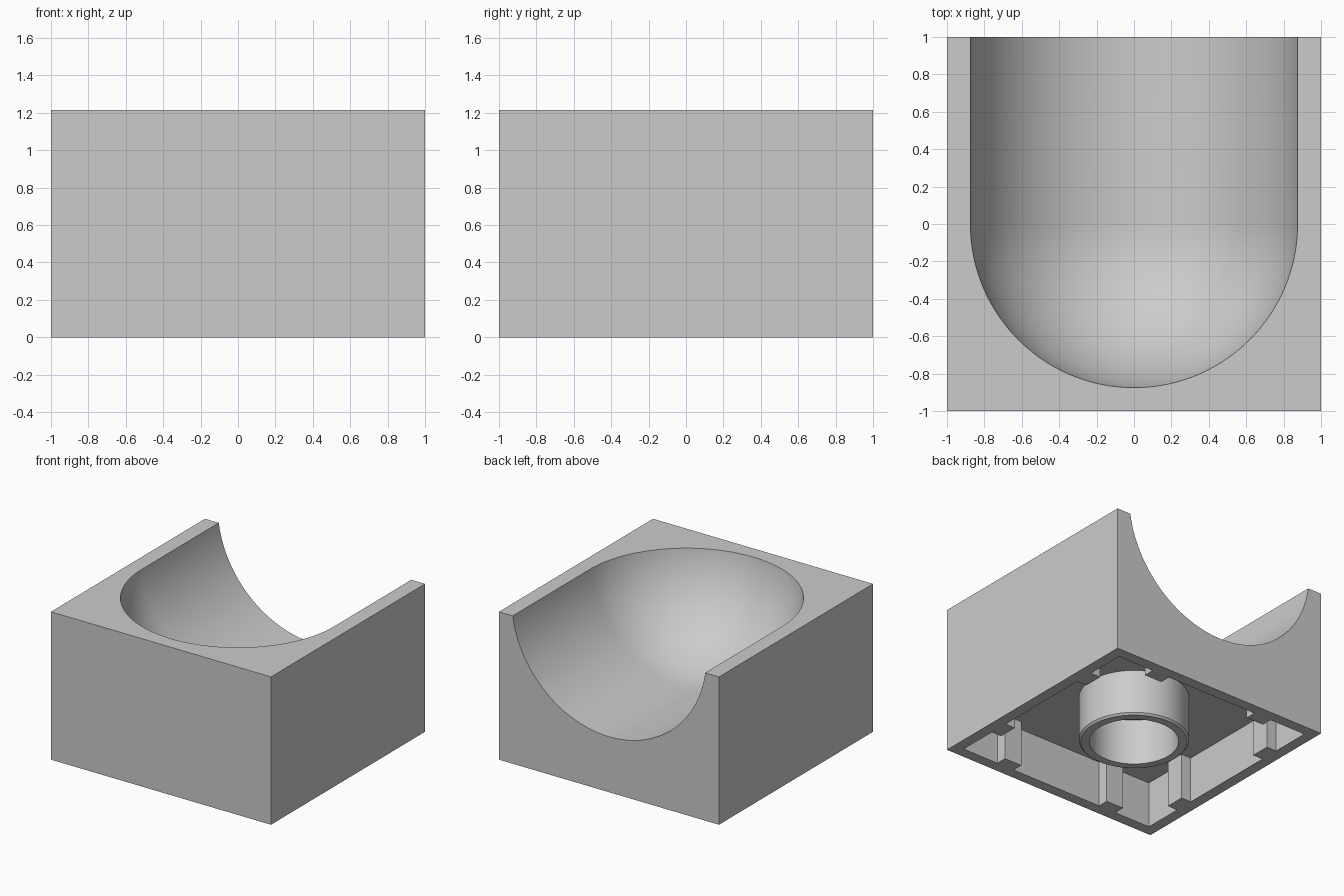
import bpy, bmesh
from math import sin, cos, pi, radians
from mathutils import Matrix, Vector

default = bpy.data.objects.get("Cube")
if default:
    bpy.data.objects.remove(default, do_unlink=True)

HEIGHT = 1.215       # block height
INNER = 0.91         # half width of the underside cavity
CEILING = 0.38       # cavity depth
BORE_R = 0.884       # scoop radius
BORE_Z = HEIGHT + 0.125

grey = bpy.data.materials.new("light_grey")
grey.use_nodes = True
colour = (0.6, 0.6, 0.6, 1)
grey.diffuse_color = colour
grey.node_tree.nodes["Principled BSDF"].inputs["Base Color"].default_value = colour


def finish(name, bm):
    bmesh.ops.recalc_face_normals(bm, faces=bm.faces[:])
    mesh = bpy.data.meshes.new(name)
    bm.to_mesh(mesh)
    bm.free()
    mesh.materials.append(grey)
    obj = bpy.data.objects.new(name, mesh)
    bpy.context.collection.objects.link(obj)
    return obj


def box(name, low, high):
    low, high = Vector(low), Vector(high)
    bm = bmesh.new()
    bmesh.ops.create_cube(bm, size=1)
    for v in bm.verts:
        v.co = (low + high) / 2 + v.co * (high - low)
    return finish(name, bm)


def lathe(name, profile, closed=False, matrix=Matrix(), steps=128):
    """Turn a (radius, height) profile around the z axis, then place it."""
    bm = bmesh.new()
    verts = [bm.verts.new((r, 0, z)) for r, z in profile]
    pairs = list(zip(verts, verts[1:]))
    if closed:
        pairs.append((verts[-1], verts[0]))
    edges = [bm.edges.new(p) for p in pairs]
    bmesh.ops.spin(bm, geom=verts + edges, cent=(0, 0, 0), axis=(0, 0, 1),
                   angle=2 * pi, steps=steps)
    bmesh.ops.remove_doubles(bm, verts=bm.verts[:], dist=1e-5)
    bm.transform(matrix)
    return finish(name, bm)


def activate(obj):
    bpy.ops.object.select_all(action='DESELECT')
    obj.select_set(True)
    bpy.context.view_layer.objects.active = obj


def cut(obj, cutter):
    mod = obj.modifiers.new("cut", 'BOOLEAN')
    mod.operation = 'DIFFERENCE'
    mod.solver = 'EXACT'
    mod.object = cutter
    activate(obj)
    bpy.ops.object.modifier_apply(modifier=mod.name)
    bpy.data.objects.remove(cutter, do_unlink=True)


def smooth(obj):
    activate(obj)
    bpy.ops.object.shade_smooth_by_angle(angle=radians(30))


# Block with a hollow underside
block = box("block", (-1, -1, 0), (1, 1, HEIGHT))
cut(block, box("cavity_cutter", (-INNER, -INNER, -0.2), (INNER, INNER, CEILING)))

# Scoop: round at the front, open channel through the back
arc = [(BORE_R * sin(i * pi / 64), -BORE_R * cos(i * pi / 64)) for i in range(33)]
profile = arc + [(BORE_R, 1.5), (0, 1.5)]
place = Matrix.Translation((0, 0, BORE_Z)) @ Matrix.Rotation(-pi / 2, 4, 'X')
cut(block, lathe("scoop_cutter", profile, matrix=place))
smooth(block)

# Central underside tube with slightly eased bottom edge
tube = lathe("underside_tube", [(0.336, CEILING + 0.01), (0.336, 0), (0.4, 0),
                                (0.415, 0.015), (0.415, CEILING + 0.01)], closed=True)
smooth(tube)

# Two gripping ribs on each inner wall
for side in range(4):
    for offset in (-0.5, 0.5):
        rib = box("inner_rib", (offset - 0.08, -INNER, 0), (offset + 0.08, -0.82, CEILING))
        rib.data.transform(Matrix.Rotation(side * pi / 2, 4, 'Z'))
